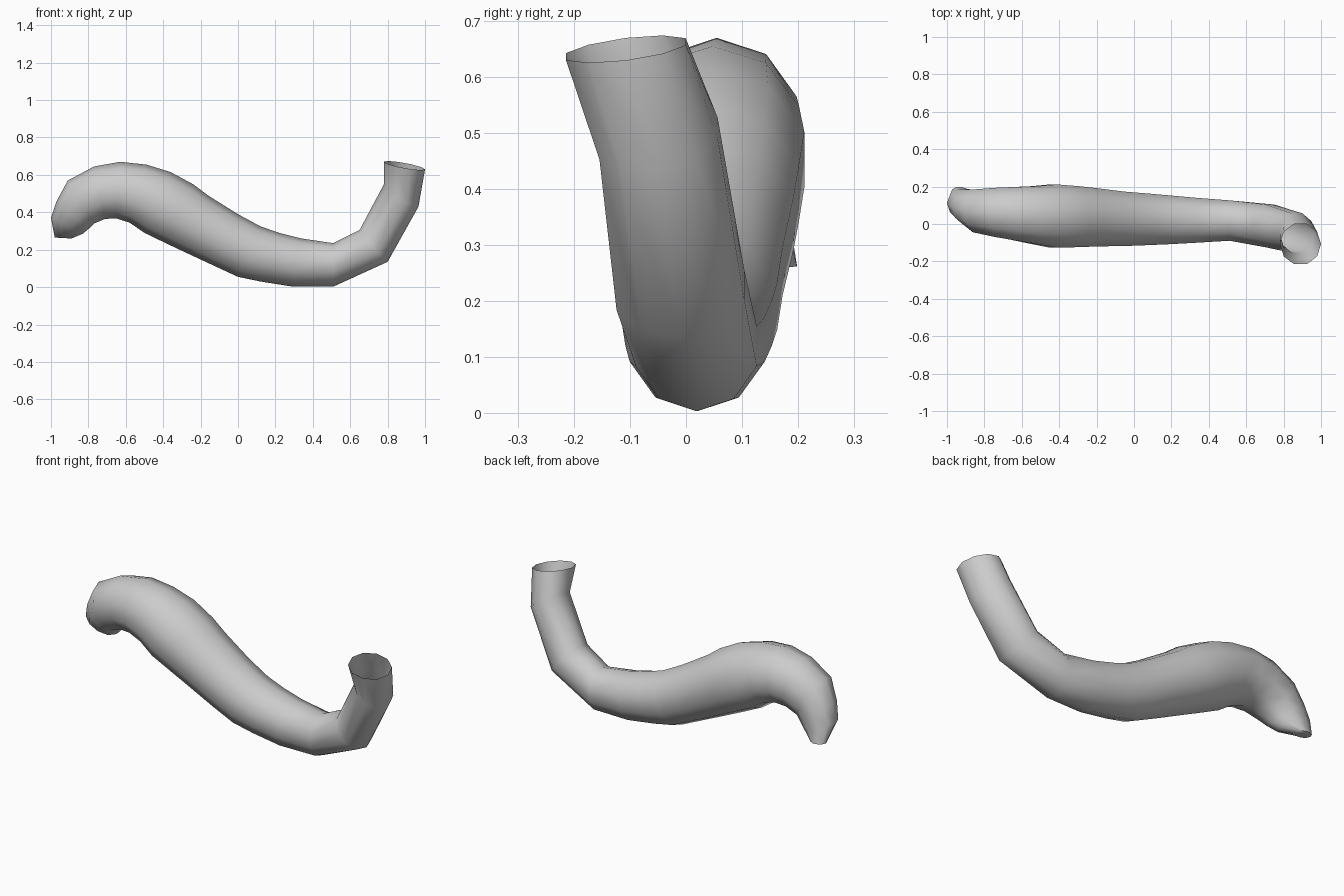
import bpy, bmesh
from math import sin, cos, pi

SIDES = 10

# Cross-sections: outer (x, z), inner (x, z), y min, y max, tilt in z
RINGS = [
    (-0.98, 0.265, -0.89, 0.260, 0.13, 0.20, 0.0),
    (-1.00, 0.37, -0.83, 0.285, 0.03, 0.19, 0.0),
    (-0.97, 0.46, -0.80, 0.31, -0.01, 0.19, 0.0),
    (-0.91, 0.57, -0.77, 0.34, -0.05, 0.19, 0.0),
    (-0.77, 0.645, -0.71, 0.365, -0.075, 0.20, 0.0),
    (-0.63, 0.67, -0.65, 0.367, -0.095, 0.205, 0.0),
    (-0.49, 0.655, -0.58, 0.345, -0.115, 0.21, 0.0),
    (-0.36, 0.615, -0.50, 0.29, -0.135, 0.22, 0.0),
    (-0.24, 0.55, -0.38, 0.232, -0.132, 0.21, 0.0),
    (-0.16, 0.49, -0.28, 0.185, -0.128, 0.20, 0.0),
    (0.00, 0.39, -0.13, 0.115, -0.125, 0.18, 0.0),
    (0.12, 0.325, 0.00, 0.055, -0.12, 0.17, 0.0),
    (0.22, 0.29, 0.12, 0.03, -0.115, 0.16, 0.0),
    (0.34, 0.26, 0.29, 0.003, -0.107, 0.147, 0.0),
    (0.51, 0.235, 0.51, 0.003, -0.095, 0.132, 0.0),
    (0.65, 0.305, 0.80, 0.135, -0.13, 0.11, 0.01),
    (0.78, 0.55, 0.965, 0.43, -0.16, 0.062, 0.02),
    (0.78, 0.67, 1.00, 0.63, -0.22, 0.005, 0.014),
]

bm = bmesh.new()
loops = []
for tx, tz, bx, bz, y0, y1, tilt in RINGS:
    ring = []
    for i in range(SIDES):
        c, s = cos(2 * pi * i / SIDES), sin(2 * pi * i / SIDES)
        ring.append(bm.verts.new((
            (tx + bx) / 2 + (tx - bx) / 2 * c,
            (y0 + y1) / 2 + (y1 - y0) / 2 * s,
            (tz + bz) / 2 + (tz - bz) / 2 * c + tilt * s)))
    loops.append(ring)

# Skin between neighbouring rings; the upper right end stays open
for a, b in zip(loops, loops[1:]):
    for i in range(SIDES):
        j = (i + 1) % SIDES
        bm.faces.new((a[i], a[j], b[j], b[i]))

# Closed small tip
bm.faces.new(loops[0][::-1])
bmesh.ops.recalc_face_normals(bm, faces=bm.faces[:])

mesh = bpy.data.meshes.new("curved_tube")
bm.to_mesh(mesh)
bm.free()
tube = bpy.data.objects.new("curved_tube", mesh)
bpy.context.collection.objects.link(tube)
bpy.context.view_layer.objects.active = tube
tube.select_set(True)
bpy.ops.object.shade_smooth_by_angle(angle=pi / 3)
